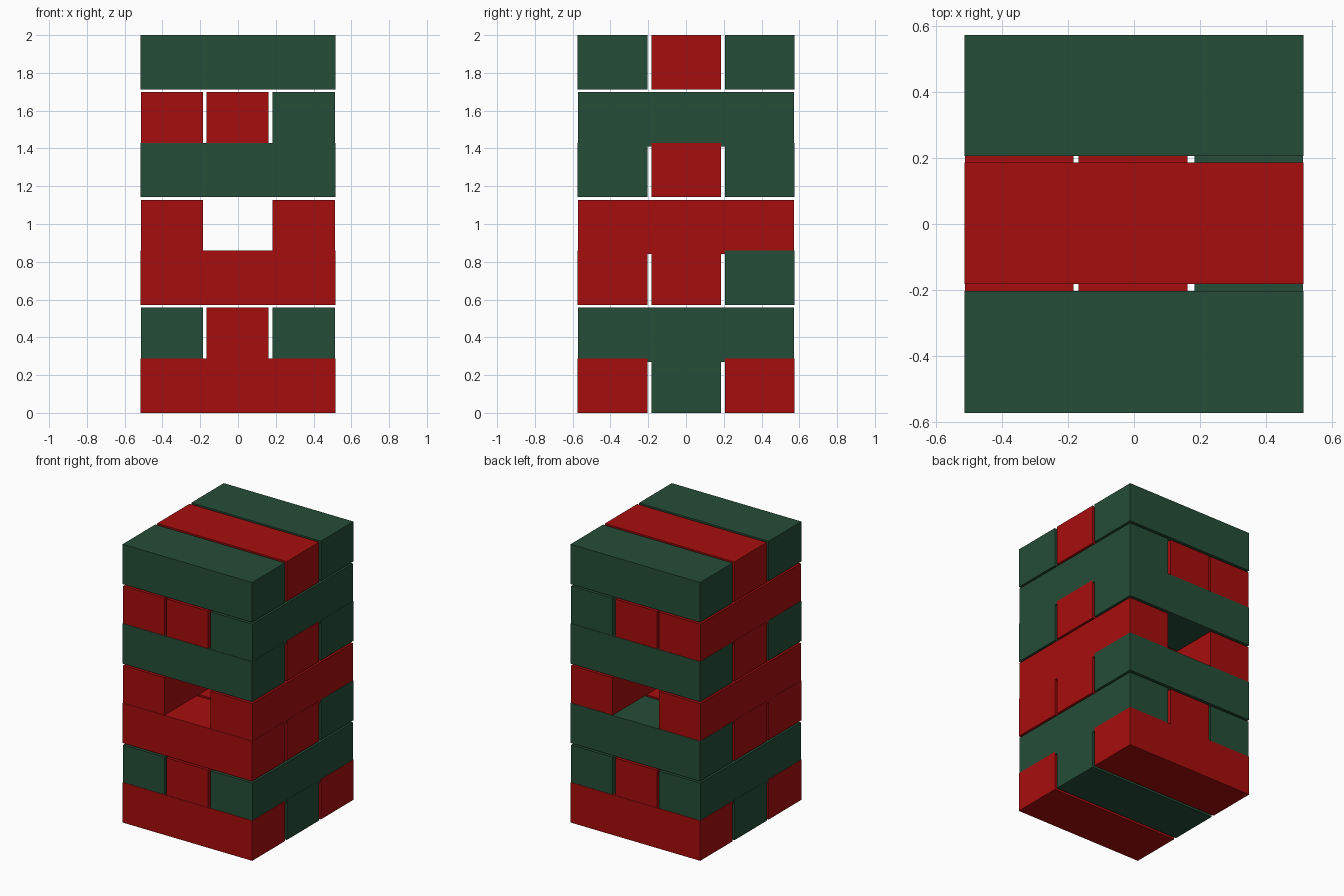
import bpy

if "Cube" in bpy.data.objects:
    bpy.data.objects.remove(bpy.data.objects["Cube"])


def material(name, rgb):
    m = bpy.data.materials.new(name)
    m.diffuse_color = (*rgb, 1.0)
    m.use_nodes = True
    m.node_tree.nodes["Principled BSDF"].inputs["Base Color"].default_value = m.diffuse_color
    return m


MATS = {"R": material("red paint", (0.39, 0.004, 0.004)),
        "G": material("dark green paint", (0.018, 0.075, 0.038))}


def block(name, lo, hi, mat):
    """Box between two opposite corners."""
    bpy.ops.mesh.primitive_cube_add(size=1, location=[(a + b) / 2 for a, b in zip(lo, hi)])
    ob = bpy.context.object
    ob.name = name
    ob.data.name = name
    for v in ob.data.vertices:
        v.co = [c * (b - a) for c, a, b in zip(v.co, lo, hi)]
    ob.data.materials.append(mat)


# Slots across each kind of layer
ROWS = [(-0.574, -0.203), (-0.182, 0.186), (0.206, 0.574)]      # y spans, blocks along x
COLUMNS = [(-0.5135, -0.184), (-0.168, 0.162), (0.183, 0.5135)]  # x spans, blocks along y
HEIGHT, PITCH, OFFSET = 0.288, 0.571, 0.269

# Bottom to top; "-" is a pulled-out block
LAYERS = ["RGR", "GRG", "RRG", "R-R", "GRG", "RRG", "GRG"]

for i, colours in enumerate(LAYERS):
    crosswise = i % 2 == 0
    z = (i // 2) * PITCH + (0 if crosswise else OFFSET)
    top = min(z + HEIGHT, 2.0)
    for j, c in enumerate(colours):
        if c == "-":
            continue
        name = f"layer_{i + 1}_block_{j + 1}"
        if crosswise:
            a, b = ROWS[j]
            block(name, (-0.515, a, z), (0.515, b, top), MATS[c])
        else:
            a, b = COLUMNS[j]
            block(name, (a, -0.571, z), (b, 0.571, top), MATS[c])
